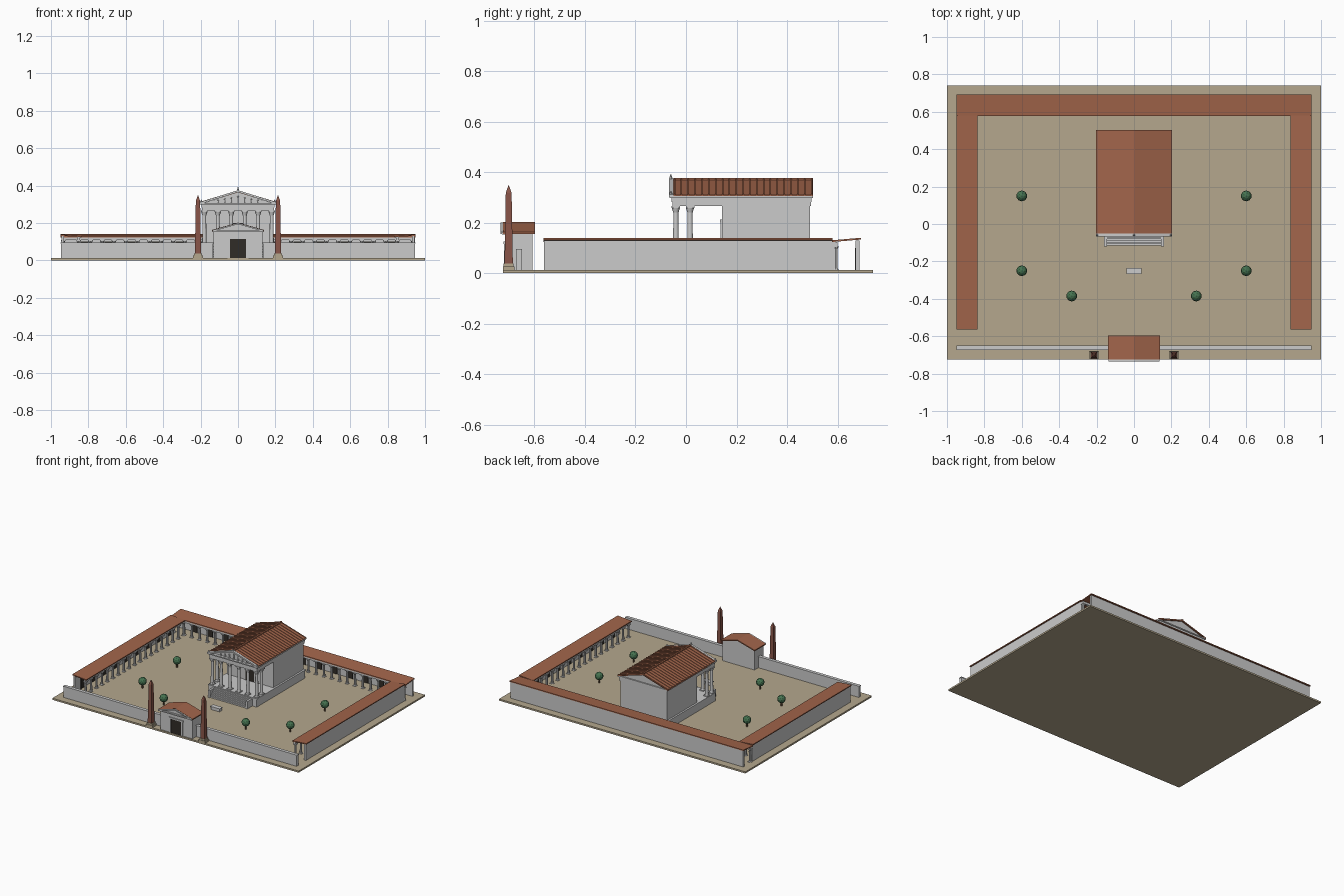
import bpy, bmesh, math
from mathutils import Matrix, Vector

if "Cube" in bpy.data.objects:
    bpy.data.objects.remove(bpy.data.objects["Cube"])


def mat(name, r, g, b):
    m = bpy.data.materials.new(name)
    m.diffuse_color = (r, g, b, 1)
    m.use_nodes = True
    m.node_tree.nodes["Principled BSDF"].inputs["Base Color"].default_value = m.diffuse_color
    return m


TILE = mat("tile", 0.36, 0.13, 0.07)
EARTH = mat("earth", 0.46, 0.39, 0.27)
GRANITE = mat("granite", 0.25, 0.09, 0.065)
DARK = mat("dark", 0.03, 0.025, 0.02)
LEAF = mat("leaf", 0.06, 0.17, 0.08)
BARK = mat("bark", 0.14, 0.08, 0.04)
G = 0.012  # ground level


def finish(bm, name, m=None, smooth=False):
    bmesh.ops.recalc_face_normals(bm, faces=bm.faces)
    me = bpy.data.meshes.new(name)
    bm.to_mesh(me)
    bm.free()
    ob = bpy.data.objects.new(name, me)
    bpy.context.collection.objects.link(ob)
    if m:
        me.materials.append(m)
    if smooth:
        bpy.ops.object.select_all(action='DESELECT')
        ob.select_set(True)
        bpy.context.view_layer.objects.active = ob
        bpy.ops.object.shade_smooth_by_angle(angle=math.radians(40))
    return ob


def add_box(bm, x0, x1, y0, y1, z0, z1):
    M = Matrix.Translation(((x0 + x1) / 2, (y0 + y1) / 2, (z0 + z1) / 2)) @ \
        Matrix.Diagonal((x1 - x0, y1 - y0, z1 - z0, 1))
    bmesh.ops.create_cube(bm, size=1, matrix=M)


def boxes(name, items, m=None):
    bm = bmesh.new()
    for b in items:
        add_box(bm, *b)
    return finish(bm, name, m)


def add_cone(bm, x, y, z0, z1, r0, r1, n, turn=0):
    M = Matrix.Translation((x, y, (z0 + z1) / 2)) @ Matrix.Rotation(turn, 4, 'Z')
    bmesh.ops.create_cone(bm, cap_ends=True, segments=n, radius1=r0, radius2=r1,
                          depth=z1 - z0, matrix=M)


def add_prism(bm, pts, axis, a, b):
    """Extrude a (u, z) profile along 'x' or 'y' from a to b."""
    def P(u, z, t):
        return (u, t, z) if axis == 'y' else (t, u, z)
    f = bm.faces.new([bm.verts.new(P(u, z, a)) for u, z in pts])
    r = bmesh.ops.extrude_face_region(bm, geom=[f])
    d = Vector(P(0, 0, b - a))
    bmesh.ops.translate(bm, vec=d, verts=[v for v in r['geom'] if isinstance(v, bmesh.types.BMVert)])


def prism(name, profiles, axis, a, b, m=None):
    bm = bmesh.new()
    for p in profiles:
        add_prism(bm, p, axis, a, b)
    return finish(bm, name, m)


def columns(name, spots, z0, z1, r, n=12):
    bm = bmesh.new()
    h = z1 - z0
    for x, y in spots:
        add_box(bm, x - r * 1.4, x + r * 1.4, y - r * 1.4, y + r * 1.4, z0, z0 + h * .03)
        add_cone(bm, x, y, z0 + h * .03, z0 + h * .07, r * 1.3, r * 1.1, n)
        add_cone(bm, x, y, z0 + h * .07, z0 + h * .86, r, r * .85, n)
        add_cone(bm, x, y, z0 + h * .86, z0 + h * .96, r * .9, r * 1.4, n)
        add_box(bm, x - r * 1.45, x + r * 1.45, y - r * 1.45, y + r * 1.45, z0 + h * .96, z1)
    return finish(bm, name, None, True)


def chevron(w, ze, zp, t):
    """Gabled slab outline of half width w, eaves ze, peak zp, thickness t."""
    return [(-w, ze), (0, zp), (w, ze), (w, ze - t), (0, zp - t), (-w, ze - t)]


# Ground and perimeter
boxes("ground", [(-1, 1, -.725, .74, 0, G)], EARTH)
boxes("front_wall", [(s * .54 - .407, s * .54 + .407, -.672, -.652, G, .09) for s in (-1, 1)])
boxes("front_wall_coping", [(s * .54 - .41, s * .54 + .41, -.674, -.65, .09, .095) for s in (-1, 1)])

# Colonnades: walls, beams, roofs
boxes("colonnade_walls", [(-.945, .945, .672, .686, G, .13)] +
      [(s * .937 - .007, s * .937 + .007, -.562, .585, G, .13) for s in (-1, 1)])
boxes("colonnade_beams", [(-.945, .945, .584, .6, .108, .124)] +
      [(s * .852 - .008, s * .852 + .008, -.56, .6, .108, .124) for s in (-1, 1)])
prism("back_colonnade_roof", [[(.578, .123), (.692, .133), (.692, .14), (.578, .13)]],
      'x', -.95, .95, TILE)
for s, side in ((-1, "left"), (1, "right")):
    prism(side + "_colonnade_roof", [[(s * .836, .123), (s * .95, .132), (s * .95, .139), (s * .836, .13)]],
          'y', -.565, .58, TILE)
spots = [(s * .852, -.55 + i * .0632) for s in (-1, 1) for i in range(19)]
spots += [(-.852 + i * .0631, .592) for i in range(28)]
spots += [(s * .935, .592) for s in (-1, 1)]
columns("colonnade_columns", spots, G, .108, .0085, 8)
doors = [(s * .929 - .0025, s * .929 + .0025, y - .02, y + .02, G, .1)
         for s in (-1, 1) for y in [-.48 + i * .126 for i in range(9)]]
doors += [(x - .02, x + .02, .669, .673, G, .1) for x in [-.82 + i * .1262 for i in range(14)]]
boxes("colonnade_doors", doors, DARK)

# Temple podium and front stairs
P = .075
boxes("podium", [(-.195, .195, -.062, .5, G, P - .008), (-.2, .2, -.065, .503, P - .008, P)])
n = 6
boxes("front_stairs", [(-.145, .145, -.115 + i * .0085, -.06, G, G + (i + 1) * (P - G) / (n + .5))
                       for i in range(n)])
boxes("stair_cheeks", [(s * .152 - .008, s * .152 + .008, -.12, -.06, G, P - .01) for s in (-1, 1)])

# Temple hall and columns
boxes("temple_hall", [(-.187, .187, .142, .49, P, .266)])
boxes("temple_door", [(-.035, .035, .139, .143, P, .2)], DARK)
boxes("temple_door_frame", [(s * .04 - .005, s * .04 + .005, .136, .143, P, .21) for s in (-1, 1)] +
      [(-.05, .05, .135, .143, .2, .212)])
columns("temple_columns", [(-.18 + i * .072, -.04) for i in range(6)] +
        [(s * .18, .016) for s in (-1, 1)], P, .266, .0115, 16)

# Entablature, pediments, roof
boxes("entablature", [(-.192, .192, -.054, .494, .266, .282), (-.195, .195, -.057, .497, .282, .298),
                      (-.203, .203, -.066, .502, .298, .306)])
for y0, y1, nm in ((-.045, -.035, "front"), (.485, .493, "back")):
    prism(nm + "_tympanum", [[(-.19, .304), (.19, .304), (0, .364)]], 'y', y0, y1)
prism("front_raking_cornice", [chevron(.203, .312, .375, .011)], 'y', -.067, -.05)
prism("temple_roof", [chevron(.203, .31, .371, .008)], 'y', -.052, .503, TILE)
bm = bmesh.new()
for i in range(21):
    y = -.045 + i * .0271
    add_prism(bm, chevron(.204, .313, .374, .006), 'y', y - .003, y + .003)
finish(bm, "roof_ribs", TILE)
boxes("roof_ridge", [(-.006, .006, -.05, .503, .367, .376)], TILE)
bm = bmesh.new()
for x, z, h in ((0, .373, .02), (-.196, .312, .014), (.196, .312, .014)):
    add_cone(bm, x, -.06, z, z + h, .007, .001, 6)
finish(bm, "roof_ornaments")
bm = bmesh.new()
for x, h in ((0, .042), (-.035, .032), (.035, .032), (-.07, .024), (.07, .024), (-.105, .016), (.105, .016)):
    add_cone(bm, x, -.05, .306, .306 + h * .75, .007, .004, 6)
    bmesh.ops.create_icosphere(bm, subdivisions=1, radius=.005,
                               matrix=Matrix.Translation((x, -.05, .306 + h * .82)))
finish(bm, "pediment_figures")

# Gatehouse
boxes("gate_body", [(-.13, .13, -.715, -.607, G, .158)])
prism("gate_gable", [[(-.13, .158), (.13, .158), (0, .195)]], 'y', -.715, -.607)
prism("gate_roof", [chevron(.139, .163, .202, .008)], 'y', -.725, -.597, TILE)
prism("gate_raking_cornice", [chevron(.136, .162, .201, .008)], 'y', -.734, -.725)
boxes("gate_cornice", [(-.136, .136, -.728, -.715, .152, .16)])
boxes("gate_door", [(-.043, .043, -.7175, -.712, G, .115)], DARK)
boxes("gate_door_frame", [(s * .049 - .006, s * .049 + .006, -.721, -.713, G, .115) for s in (-1, 1)] +
      [(-.058, .058, -.722, -.713, .115, .125)])

# Obelisks
for s, side in ((-1, "left"), (1, "right")):
    x, y, k, t = s * .214, -.702, math.sqrt(.5), math.pi / 4
    boxes(side + "_obelisk_base", [(x - .027, x + .027, y - .023, y + .023, G, .026),
                                   (x - .021, x + .021, y - .02, y + .02, .026, .038)], EARTH)
    bm = bmesh.new()
    add_cone(bm, x, y, .038, .318, .033 * k, .023 * k, 4, t)
    add_cone(bm, x, y, .318, .35, .023 * k, 0, 4, t)
    finish(bm, side + "_obelisk", GRANITE)

# Altar and trees
boxes("altar", [(-.035, .035, -.265, -.237, G, .031), (-.039, .039, -.268, -.234, .031, .036)])
for i, (x, y) in enumerate(((.6, .15), (.6, -.25), (.333, -.385))):
    for s in (-1, 1):
        bm = bmesh.new()
        add_cone(bm, s * x, y, G, .045, .006, .005, 6)
        finish(bm, "tree_trunk", BARK)
        bm = bmesh.new()
        bmesh.ops.create_icosphere(bm, subdivisions=2, radius=.029,
                                   matrix=Matrix.Translation((s * x, y, .062)))
        finish(bm, "tree_crown", LEAF)
